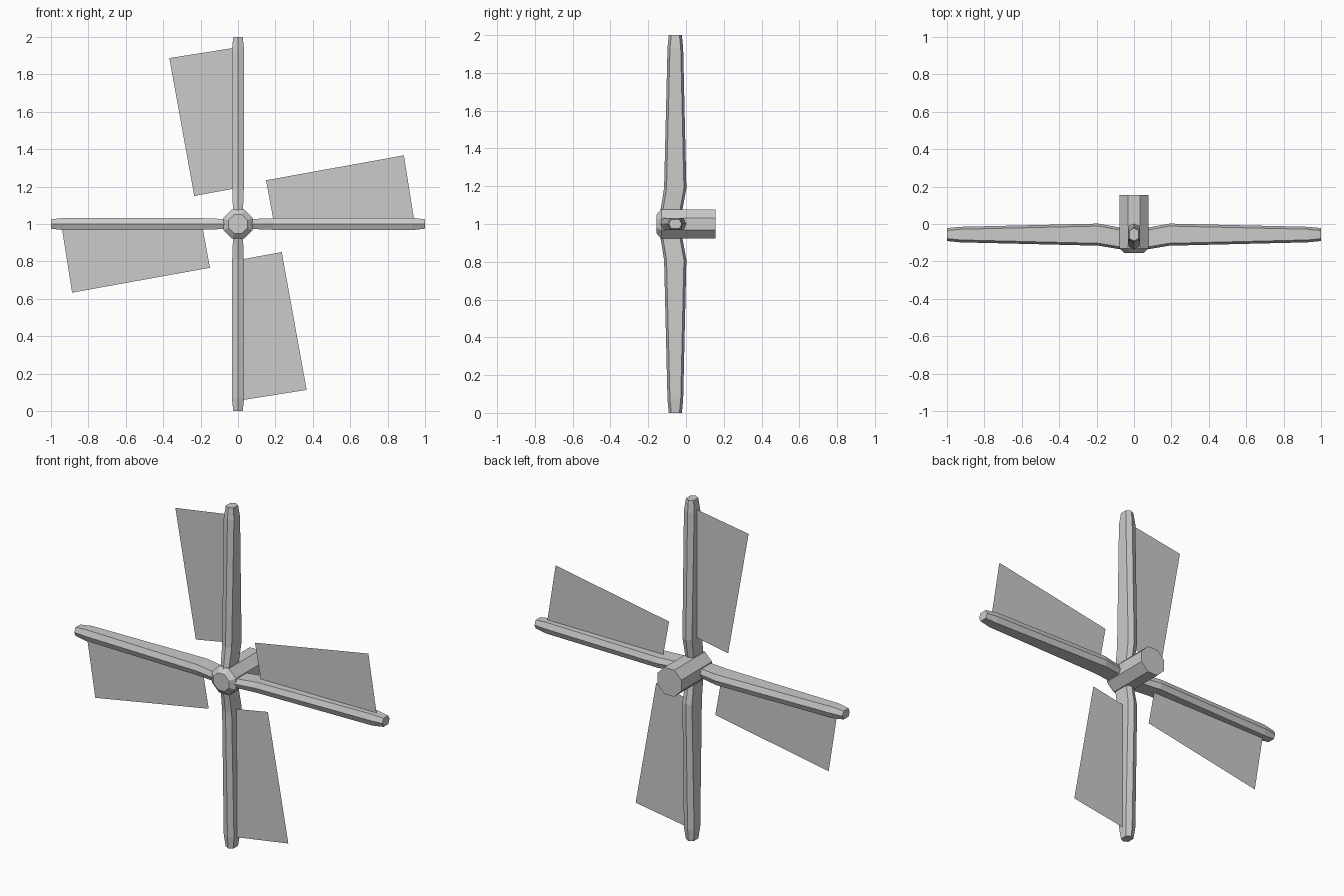
import bpy
from math import pi, cos, sin
from mathutils import Matrix

if "Cube" in bpy.data.objects:
    bpy.data.objects.remove(bpy.data.objects["Cube"])

CENTRE = Matrix.Translation((0, 0, 1))


def add_mesh(name, verts, faces, turn=0):
    me = bpy.data.meshes.new(name)
    me.from_pydata(verts, [], faces)
    me.transform(CENTRE @ Matrix.Rotation(turn, 4, 'Y'))
    me.update()
    ob = bpy.data.objects.new(name, me)
    bpy.context.collection.objects.link(ob)
    return ob


def loft(name, rings, turn=0):
    """Skin a list of equal-sized rings and cap both ends."""
    n = len(rings[0])
    verts = [p for ring in rings for p in ring]
    faces = [(k * n + i, k * n + (i + 1) % n, (k + 1) * n + (i + 1) % n, (k + 1) * n + i)
             for k in range(len(rings) - 1) for i in range(n)]
    faces += [tuple(reversed(range(n))), tuple(range(len(verts) - n, len(verts)))]
    return add_mesh(name, verts, faces, turn)


def octagon(apothem, y):
    r = apothem / cos(pi / 8)
    return [(r * cos(pi / 8 + i * pi / 4), y, r * sin(pi / 8 + i * pi / 4)) for i in range(8)]


def hexagon(z, w, front, back, ridge=0.013):
    return [(0, front, z), (w, front + ridge, z), (w, back - ridge, z),
            (0, back, z), (-w, back - ridge, z), (-w, front + ridge, z)]


# Octagonal axle with chamfered front
loft("axle_hub", [octagon(0.078, 0.155), octagon(0.078, -0.13), octagon(0.05, -0.156)])

# Four tapering hexagonal arms, each with a flat sail
# columns: distance from hub, half width, front y, back y
ARM = [(0.04, 0.027, -0.143, -0.025), (0.08, 0.027, -0.134, -0.018),
       (0.19, 0.031, -0.116, 0.002), (0.93, 0.033, -0.098, -0.015),
       (1.0, 0.025, -0.091, -0.022)]
SAIL = [(0, 0.193), (0, 0.945), (-0.367, 0.887), (-0.234, 0.15)]
for i in range(4):
    turn = i * pi / 2
    loft(f"sail_arm_{i + 1}", [hexagon(*s) for s in ARM], turn)
    add_mesh(f"sail_{i + 1}", [(x, -0.057, z) for x, z in SAIL], [(0, 1, 2, 3)], turn)
